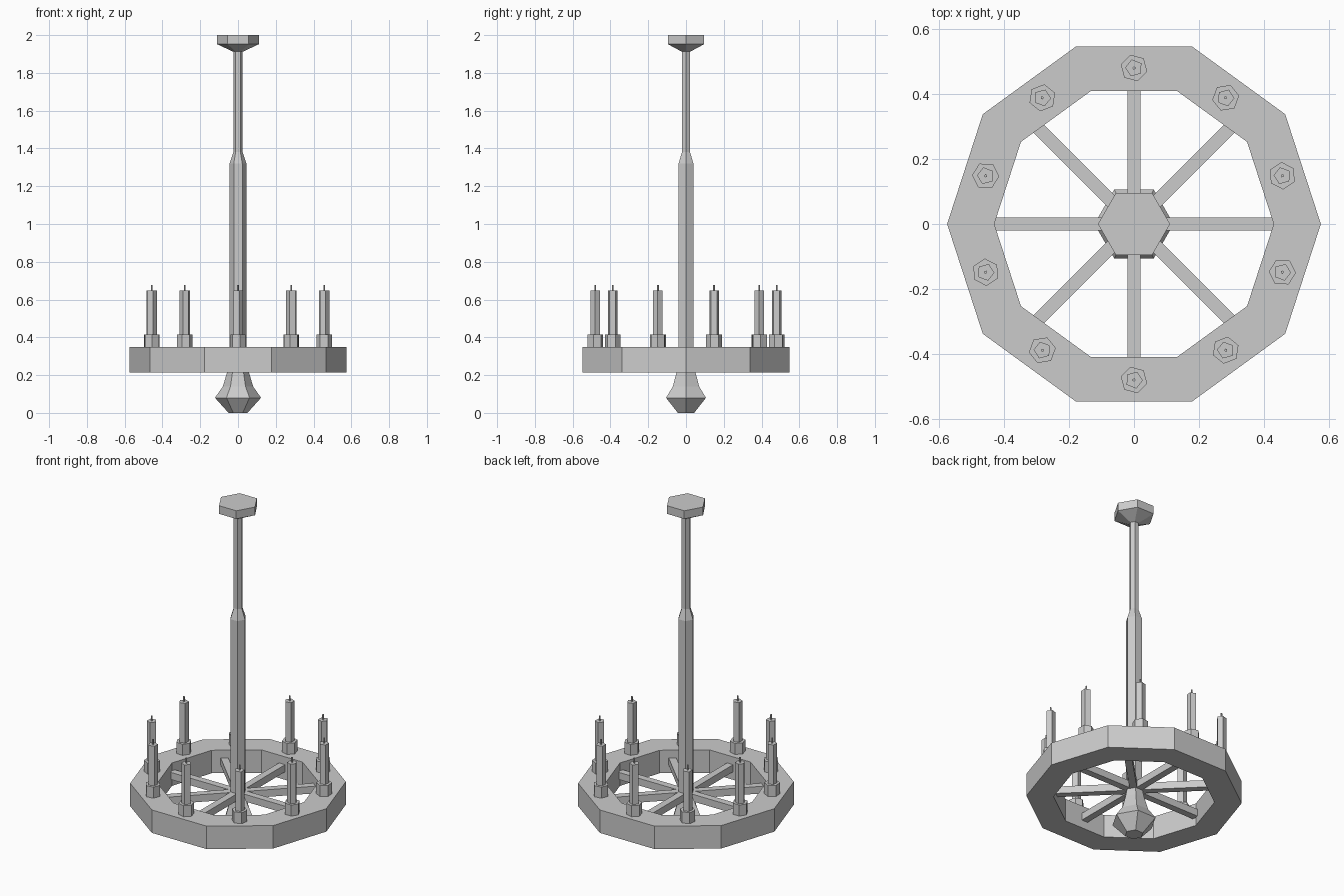
import bpy
import math

cube = bpy.data.objects.get("Cube")
if cube:
    bpy.data.objects.remove(cube, do_unlink=True)

metal = bpy.data.materials.new("plain grey")
metal.use_nodes = True
grey = (0.6, 0.6, 0.6, 1)
metal.diffuse_color = grey
metal.node_tree.nodes["Principled BSDF"].inputs["Base Color"].default_value = grey


def make(name, verts, faces, location=(0, 0, 0), turn=0):
    mesh = bpy.data.meshes.new(name)
    mesh.from_pydata(verts, [], faces)
    mesh.materials.append(metal)
    obj = bpy.data.objects.new(name, mesh)
    obj.location = location
    obj.rotation_euler.z = turn
    bpy.context.collection.objects.link(obj)
    return obj


def lathe(name, profile, sides, location=(0, 0, 0), turn=0, closed=False):
    """Revolve (radius, height) points; cap the ends or join them in a loop."""
    verts = [(r * math.cos(math.tau * i / sides), r * math.sin(math.tau * i / sides), z)
             for r, z in profile for i in range(sides)]
    rows = len(profile)
    faces = []
    for a in range(rows if closed else rows - 1):
        b = (a + 1) % rows
        for i in range(sides):
            j = (i + 1) % sides
            faces.append((a * sides + i, a * sides + j, b * sides + j, b * sides + i))
    if not closed:
        faces.append(tuple(reversed(range(sides))))
        faces.append(tuple(range((rows - 1) * sides, rows * sides)))
    return make(name, verts, faces, location, turn)


# Ten-sided wheel rim
lathe("wheel_rim", [(0.43, 0.215), (0.575, 0.215), (0.575, 0.35), (0.43, 0.35)], 10, closed=True)

# Hanging pole with finial at the bottom and a ceiling canopy at the top
lathe("pole_and_finial", [(0.05, 0), (0.122, 0.08), (0.08, 0.14), (0.058, 0.215), (0.045, 0.28),
                          (0.045, 1.32), (0.025, 1.38), (0.025, 1.92)], 6)
lathe("ceiling_canopy", [(0.025, 1.912), (0.111, 1.952), (0.111, 2)], 6)

# Four bars crossing the wheel make eight spokes
for k in range(4):
    half = 0.43 if k % 2 == 0 else 0.425
    bpy.ops.mesh.primitive_cube_add(size=1, location=(0, 0, 0.283))
    spoke = bpy.context.object
    spoke.name = "spoke_bar"
    spoke.scale = (2 * half, 0.04, 0.042)
    spoke.rotation_euler.z = k * math.pi / 4
    spoke.data.materials.append(metal)

# Candles in holders, one at the middle of each rim side
for k in range(10):
    angle = math.pi / 10 + k * math.pi / 5
    spot = (0.48 * math.cos(angle), 0.48 * math.sin(angle), 0.35)
    turn = angle + math.radians(15)
    lathe("candle_holder", [(0.042, -0.005), (0.042, 0.065)], 6, spot, turn)
    lathe("candle", [(0.027, 0.06), (0.027, 0.298)], 5, spot, turn)
    lathe("candle_wick", [(0.005, 0.295), (0.005, 0.328)], 5, spot, turn)
